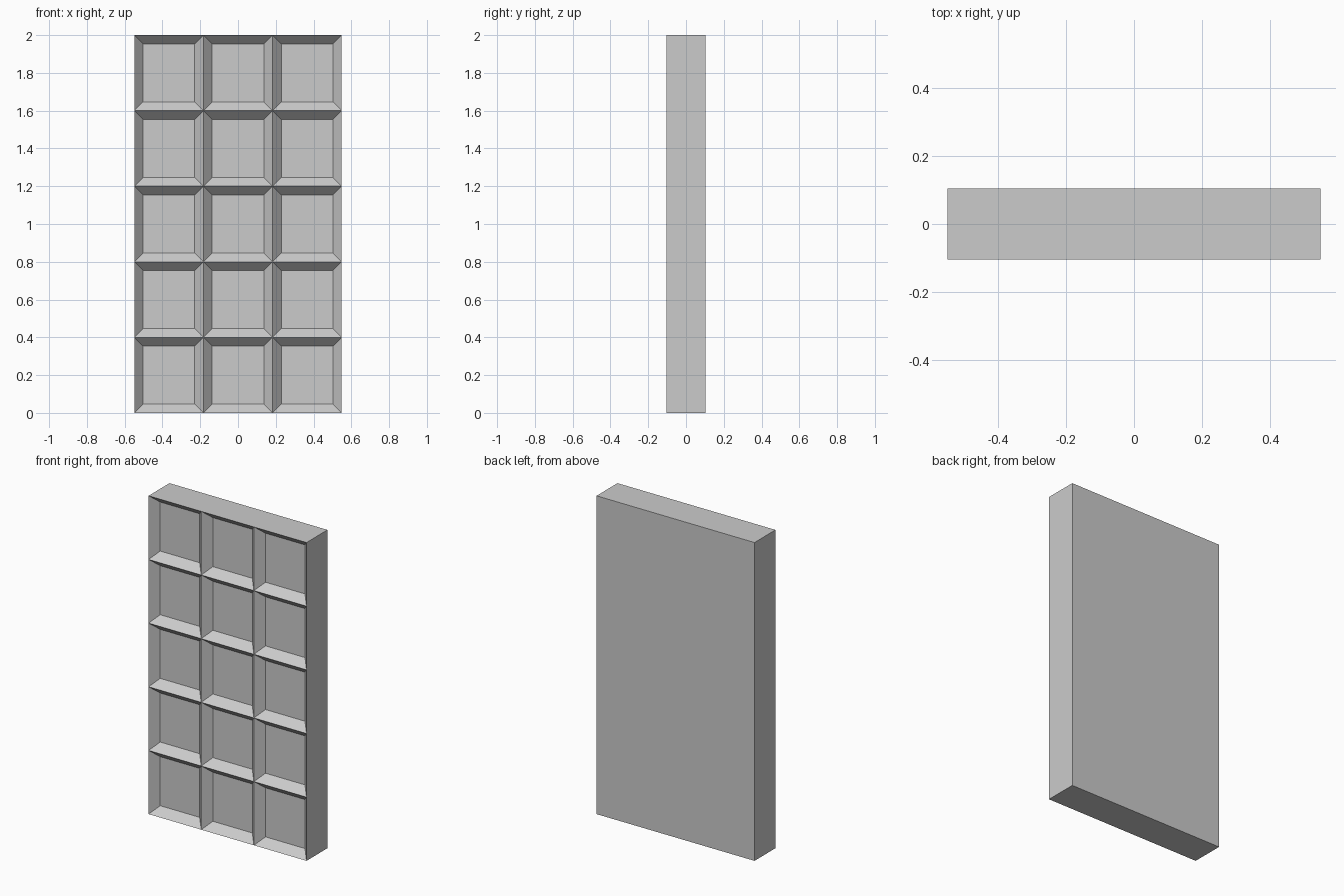
import bpy, bmesh
from mathutils import Matrix

if "Cube" in bpy.data.objects:
    bpy.data.objects.remove(bpy.data.objects["Cube"])

W, T, H = 1.098, 0.208, 2.0      # width, thickness, height
COLS, ROWS = 3, 5
BEVEL, DEPTH = 0.046, 0.05       # sloped border of each recess

# Solid slab standing on the ground
bm = bmesh.new()
bmesh.ops.create_cube(bm, size=1, matrix=Matrix.Translation((0, 0, H / 2)) @ Matrix.Diagonal((W, T, H, 1)))
bm.normal_update()


def front_faces():
    return [f for f in bm.faces if f.normal.y < -0.9]


def cut_front(co, no):
    faces = front_faces()
    edges = {e for f in faces for e in f.edges}
    verts = {v for f in faces for v in f.verts}
    bmesh.ops.bisect_plane(bm, geom=[*faces, *edges, *verts], plane_co=co, plane_no=no)
    bm.normal_update()


# Divide only the front face into a grid of cells
for i in range(1, COLS):
    cut_front((-W / 2 + W * i / COLS, 0, 0), (1, 0, 0))
for j in range(1, ROWS):
    cut_front((0, 0, H * j / ROWS), (0, 0, 1))

# Sink every cell behind sloped borders that meet in sharp ridges
bmesh.ops.inset_individual(bm, faces=front_faces(), thickness=BEVEL, depth=-DEPTH, use_even_offset=True)

mesh = bpy.data.meshes.new("coffered_panel")
bm.to_mesh(mesh)
bm.free()
bpy.context.collection.objects.link(bpy.data.objects.new("coffered_panel", mesh))
